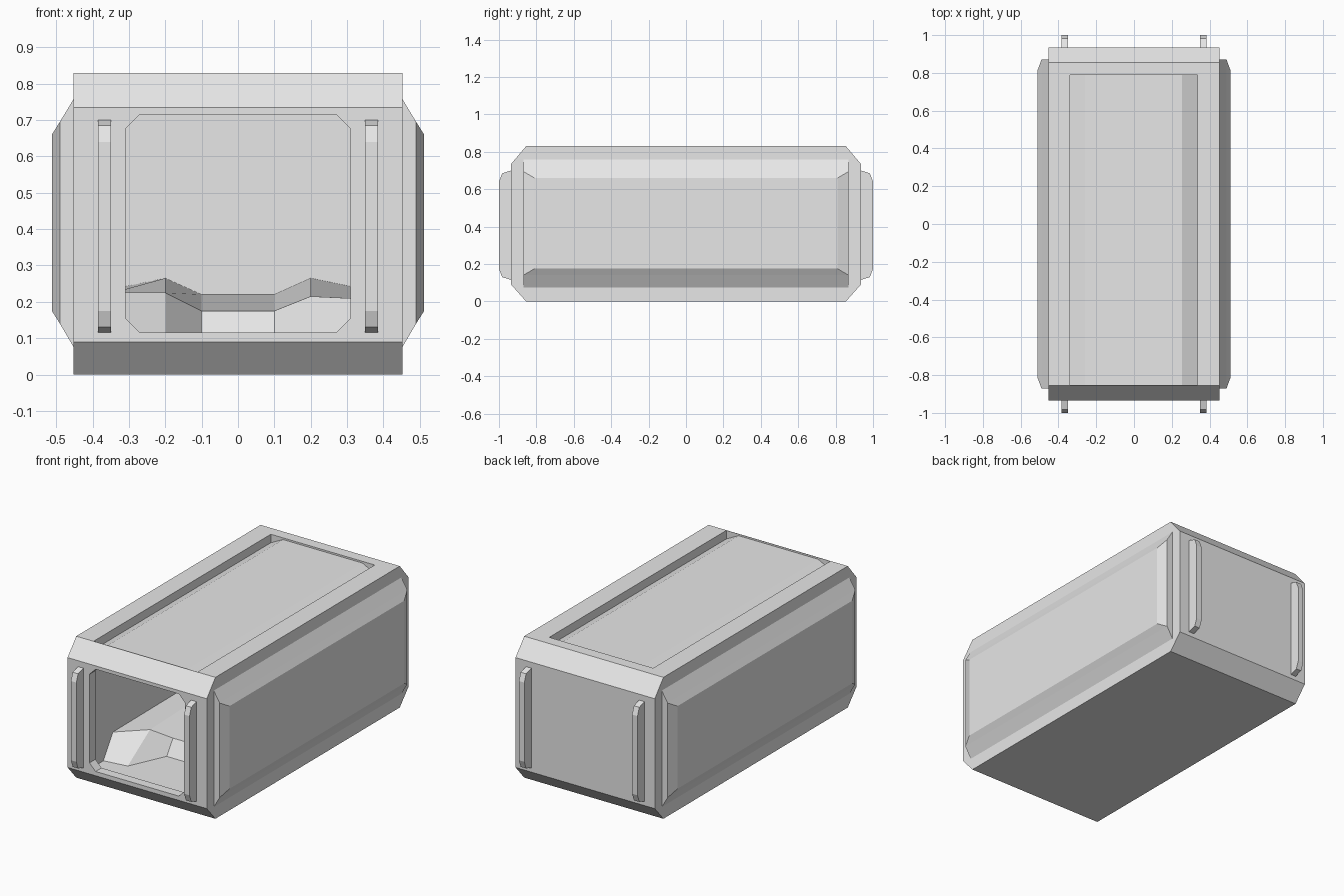
import bpy, bmesh

if "Cube" in bpy.data.objects:
    bpy.data.objects.remove(bpy.data.objects["Cube"])

grey = bpy.data.materials.new("light_grey")
grey.diffuse_color = (0.8, 0.8, 0.8, 1)
grey.use_nodes = True
grey.node_tree.nodes["Principled BSDF"].inputs["Base Color"].default_value = grey.diffuse_color


def loft(name, rings):
    """Closed solid skinned through rings of equal point count."""
    bm = bmesh.new()
    loops = [[bm.verts.new(p) for p in ring] for ring in rings]
    n = len(loops[0])
    for a, b in zip(loops, loops[1:]):
        for i in range(n):
            j = (i + 1) % n
            bm.faces.new((a[i], a[j], b[j], b[i]))
    bm.faces.new(loops[0])
    bm.faces.new(loops[-1])
    bmesh.ops.recalc_face_normals(bm, faces=bm.faces)
    me = bpy.data.meshes.new(name)
    bm.to_mesh(me)
    bm.free()
    me.materials.append(grey)
    ob = bpy.data.objects.new(name, me)
    bpy.context.collection.objects.link(ob)
    return ob


def prism_x(name, yz, x0, x1):
    return loft(name, [[(x, y, z) for y, z in yz] for x in (x0, x1)])


def prism_y(name, xz, y0, y1):
    return loft(name, [[(x, y, z) for x, z in xz] for y in (y0, y1)])


def cut(ob, cutter):
    cutter.hide_render = True
    mod = ob.modifiers.new("cut", 'BOOLEAN')
    mod.operation = 'DIFFERENCE'
    mod.solver = 'EXACT'
    mod.object = cutter
    bpy.context.view_layer.objects.active = ob
    bpy.ops.object.modifier_apply(modifier=mod.name)
    bpy.data.objects.remove(cutter)


# Container body with bevelled end edges
body = prism_x("container_body",
               [(-.855, 0), (.855, 0), (.935, .09), (.935, .735),
                (.855, .83), (-.855, .83), (-.935, .735), (-.935, .09)],
               -.452, .452)

# Hollow interior
cut(body, prism_y("interior_cutter",
                  [(-.344, .09), (.344, .09), (.344, .75), (-.344, .75)], -.88, .8))

# Octagonal front opening
cut(body, prism_y("opening_cutter",
                  [(-.27, .115), (.27, .115), (.31, .155), (.31, .675),
                   (.27, .715), (-.27, .715), (-.31, .675), (-.31, .155)], -1.0, -.85))

# Recessed lid with sloping sides
cut(body, prism_y("lid_cutter",
                  [(-.34, .78), (-.26, .82), (.255, .82), (.335, .78),
                   (.335, .9), (-.34, .9)], -.853, .79))


# Raised side panels
def panel_ring(x, y, z0, z1):
    return [(x, -y, z0), (x, y, z0), (x, y, z1), (x, -y, z1)]


for s, side in ((-1, "left"), (1, "right")):
    loft(side + "_side_panel",
         [panel_ring(s * .44, .87, .075, .758), panel_ring(s * .452, .87, .075, .758),
          panel_ring(s * .49, .87, .14, .695), panel_ring(s * .512, .81, .175, .66)])

# Vertical grab bars on both ends
bar = [(.925, .115), (.935, .115), (.983, .13), (1, .175),
       (1, .64), (.983, .685), (.935, .70), (.925, .70)]
for e, end in ((-1, "front"), (1, "back")):
    for s, side in ((-1, "left"), (1, "right")):
        prism_x(end + "_" + side + "_grab_bar", [(e * y, z) for y, z in bar],
                s * .35, s * .385)

# Faceted heap of cargo: x, front foot y, front crest y, crest z, back z
columns = [(-.345, -.76, -.67, .225, .235), (-.2, -.74, -.53, .225, .265),
           (-.1, -.52, -.46, .175, .22), (.1, -.52, -.46, .175, .22),
           (.2, -.62, -.53, .215, .265), (.345, -.76, -.67, .208, .235)]
loft("cargo_heap",
     [[(x, foot, .088), (x, crest, z), (x, .802, zb), (x, .802, .088)]
      for x, foot, crest, z, zb in columns])
